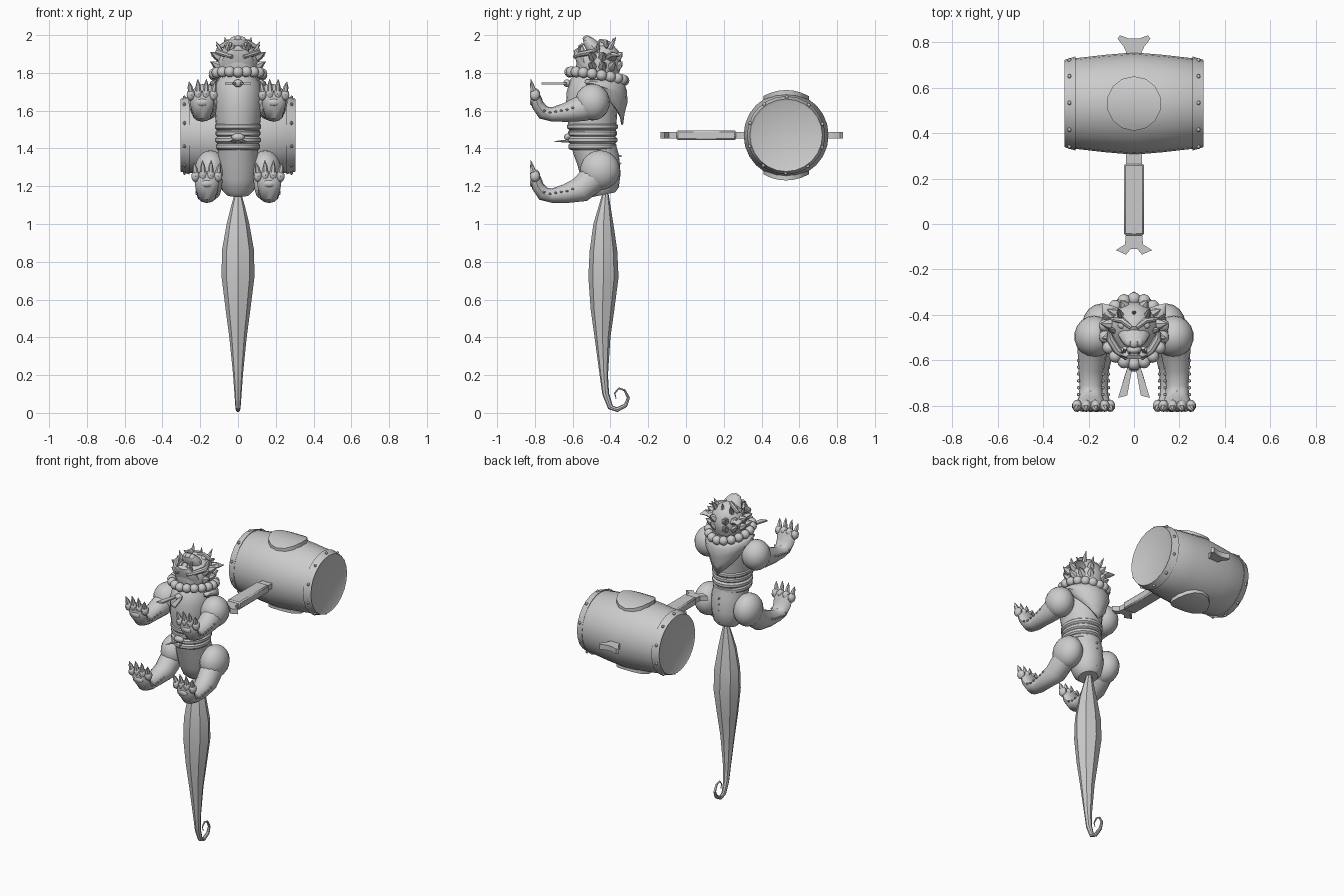
import bpy, bmesh, math
from mathutils import Vector, Matrix

if "Cube" in bpy.data.objects:
    bpy.data.objects.remove(bpy.data.objects["Cube"])

grey = bpy.data.materials.new("plain grey")
grey.diffuse_color = (0.6, 0.6, 0.6, 1)
grey.use_nodes = True
grey.node_tree.nodes["Principled BSDF"].inputs["Base Color"].default_value = grey.diffuse_color


def finish(name, bm):
    bmesh.ops.recalc_face_normals(bm, faces=bm.faces)
    me = bpy.data.meshes.new(name)
    bm.to_mesh(me)
    bm.free()
    me.materials.append(grey)
    ob = bpy.data.objects.new(name, me)
    bpy.context.collection.objects.link(ob)
    return ob


def add_loft(bm, secs, sides, side=(1, 0, 0)):
    """Skin elliptical sections (x, y, z, half width, half thickness)."""
    pts = [Vector(s[:3]) for s in secs]
    rings = []
    for i, s in enumerate(secs):
        t = (pts[min(i + 1, len(pts) - 1)] - pts[max(i - 1, 0)]).normalized()
        u = Vector(side)
        u = (u - t * u.dot(t)).normalized()
        v = t.cross(u)
        ring = []
        for k in range(sides):
            a = 2 * math.pi * k / sides
            ring.append(bm.verts.new(pts[i] + u * s[3] * math.cos(a) + v * s[4] * math.sin(a)))
        rings.append(ring)
    for a, b in zip(rings, rings[1:]):
        for k in range(sides):
            j = (k + 1) % sides
            bm.faces.new((a[k], a[j], b[j], b[k]))
    return [bm.faces.new(rings[0]), bm.faces.new(rings[-1])]


def loft(name, secs, sides=12, side=(1, 0, 0), cap_inset=0):
    bm = bmesh.new()
    caps = add_loft(bm, secs, sides, side)
    if cap_inset:
        bmesh.ops.recalc_face_normals(bm, faces=bm.faces)
        bmesh.ops.inset_individual(bm, faces=caps, thickness=cap_inset, depth=-0.006)
    return finish(name, bm)


def blobs(name, items, u=12, v=8):
    """Ellipsoids given as (location, radii)."""
    bm = bmesh.new()
    for loc, r in items:
        m = Matrix.Translation(loc) @ Matrix.Diagonal((*r, 1))
        bmesh.ops.create_uvsphere(bm, u_segments=u, v_segments=v, radius=1, matrix=m)
    return finish(name, bm)


def spikes(name, items, sides=6):
    """Pointed cones given as (base, tip, radius)."""
    bm = bmesh.new()
    for a, b, r in items:
        a, b = Vector(a), Vector(b)
        add_loft(bm, [(*a, r, r), (*a.lerp(b, .5), r * .75, r * .75), (*b, .001, .001)], sides)
    return finish(name, bm)


def plate(name, poly, z0, z1):
    bm = bmesh.new()
    f = bm.faces.new([bm.verts.new((x, y, z0)) for x, y in poly])
    up = [e for e in bmesh.ops.extrude_face_region(bm, geom=[f])["geom"] if isinstance(e, bmesh.types.BMVert)]
    bmesh.ops.translate(bm, verts=up, vec=(0, 0, z1 - z0))
    return finish(name, bm)


# --- mallet: barrel, end bands, rivets, round plates, grip ---
HY, HZ = 0.53, 1.47
loft("mallet_barrel", [(x, HY, HZ, r, r) for x, r in
     ((-.295, .18), (-.26, .199), (-.13, .214), (0, .225), (.13, .214), (.26, .199), (.295, .18))], 24, (0, 1, 0))
for s in (-1, 1):
    loft("barrel_band", [(s * .258, HY, HZ, .207, .207), (s * .305, HY, HZ, .192, .192)], 24, (0, 1, 0), .012)
    blobs("band_rivets", [((s * .284, HY + .2 * math.cos(k * math.pi / 5 + .3), HZ + .2 * math.sin(k * math.pi / 5 + .3)),
                           (.008, .01, .01)) for k in range(10)], 8, 6)
    # curved plate hugging the barrel
    bm = bmesh.new()
    bmesh.ops.create_circle(bm, cap_ends=True, segments=14, radius=.12)
    for k in range(-2, 3):
        bmesh.ops.bisect_plane(bm, geom=bm.verts[:] + bm.edges[:] + bm.faces[:],
                               plane_co=(0, k * .04, 0), plane_no=(0, 1, 0))
    top = bmesh.ops.extrude_face_region(bm, geom=bm.faces[:])["geom"]
    top = {e for e in top if isinstance(e, bmesh.types.BMVert)}
    for v in bm.verts:
        r = .239 if v in top else .2
        v.co = Vector((v.co.x, HY + v.co.y, HZ + s * math.sqrt(r * r - v.co.y ** 2)))
    finish("barrel_disc", bm)
half = [(.015, -.11), (.035, -.135), (.08, -.115), (.04, -.09), (.036, -.05), (.036, .76),
        (.045, .78), (.072, .815), (.062, .83), (.02, .815)]
plate("mallet_handle", half + [(-x, y) for x, y in reversed(half)], HZ - .017, HZ + .017)
g = plate("handle_grip", [(.045, -.05), (.045, .265), (-.045, .265), (-.045, -.05)], HZ - .026, HZ + .026)
bv = g.modifiers.new("bevel", "BEVEL")
bv.width = .008

# --- tail with curled tip ---
loft("tail", [(0, *p) for p in (
    (-.425, 1.18, .012, .012), (-.43, 1.1, .035, .03), (-.437, 1.0, .06, .053), (-.437, .86, .085, .073),
    (-.437, .72, .087, .08), (-.442, .55, .066, .063), (-.442, .4, .046, .042), (-.435, .2, .026, .022),
    (-.425, .1, .019, .018), (-.40, .03, .014, .015), (-.365, .017, .012, .013), (-.32, .04, .011, .011),
    (-.305, .08, .009, .008), (-.325, .12, .007, .006), (-.355, .13, .006, .005), (-.378, .105, .004, .004),
    (-.37, .075, .002, .002))], 8)

# --- torso, sash and scarf ---
loft("torso", [(0, *p) for p in (
    (-.435, 1.155, .06, .06), (-.44, 1.18, .085, .085), (-.45, 1.25, .105, .105), (-.465, 1.34, .11, .113),
    (-.485, 1.40, .105, .115), (-.495, 1.45, .108, .12), (-.495, 1.52, .116, .126), (-.50, 1.6, .125, .137),
    (-.49, 1.68, .13, .143), (-.48, 1.74, .12, .135), (-.47, 1.79, .085, .105))], 20)
for z, r in ((1.41, 0), (1.445, .004), (1.48, .002), (1.515, .006)):
    loft("sash_fold", [(0, -.495, z - .018, .107 + r, .116 + r), (0, -.495, z - .008, .117 + r, .128 + r),
                       (0, -.495, z + .008, .117 + r, .128 + r), (0, -.495, z + .018, .107 + r, .116 + r)], 20)
blobs("sash_knot", [((0, -.625, 1.46), (.035, .02, .02)), ((0, -.63, 1.745), (.025, .02, .02))])
spikes("sash_strings", [((s * .01, -.61, 1.44), (s * .05, -.70, 1.437), .009) for s in (-1, 1)])
for s in (-1, 1):
    plate("neck_ribbon", [(s * .005, -.62), (s * .03, -.635), (s * .07, -.765), (s * .03, -.755)], 1.738, 1.748)
bm = bmesh.new()
grid = []
N = 12
for i in range(N + 1):
    a = (i / N * 2 - 1) * 2.0
    drop = .03 + .21 * max(0, 1 - abs(a) / 1.8)
    row = []
    for j in range(5):
        t = j / 4
        b = .025 * math.sin(math.pi * min(1, t * 1.2)) + .012
        row.append(bm.verts.new(((.115 + b) * math.sin(a), -.47 + (.125 + b) * math.cos(a), 1.765 - drop * t)))
    grid.append(row)
for p, q in zip(grid, grid[1:]):
    for j in range(4):
        bm.faces.new((p[j], q[j], q[j + 1], p[j + 1]))
scarf = finish("scarf", bm)
scarf.modifiers.new("solid", "SOLIDIFY").thickness = .01
blobs("neck_beads", [((.128 * math.sin(a), -.472 - .143 * math.cos(a), 1.782 + .022 * math.cos(a) + .01 * abs(math.sin(a))),
                      (.029, .029, .029)) for a in (2 * math.pi * k / 18 for k in range(18))])
blobs("back_stitches", [((0, -.372 + .03 * math.sin((z - 1.2) * 3), z), (.005, .02, .007)) for z in
                        (1.2, 1.24, 1.28, 1.32, 1.36)], 6, 4)

# --- arms and legs with paws, toes, claws, pads and stitches ---
for s in (-1, 1):
    for limb, dz, px, jx, jy, jz, rad in (("arm", 0, .19, .175, -.495, 1.645, (.088, .092, .097)),
                                          ("leg", -.43, .165, .145, -.455, 1.285, (.085, .105, .105))):
        X = s * px
        blobs(limb + "_joint", [((s * jx, jy, jz), rad)], 18, 12)
        loft(limb, [(s * jx, jy, jz - .01, .07, .08), (s * (jx + px) / 2, -.56, 1.61 + dz, .066, .068),
                    (X, -.64, 1.59 + dz, .055, .05), (X, -.71, 1.58 + dz, .05, .038),
                    (X, -.755, 1.59 + dz, .052, .038), (X, -.785, 1.63 + dz, .062, .033),
                    (X, -.795, 1.67 + dz, .066, .028), (X, -.80, 1.70 + dz, .05, .018)], 12)
        blobs(limb + "_toes", [((X + o * .04, -.80, 1.692 + dz - abs(o) * .006), (.023, .027, .03))
                               for o in (-1.5, -.5, .5, 1.5)], 10, 8)
        spikes(limb + "_claws", [((X + o * .04, -.808, 1.705 + dz), (X + o * .046, -.822, 1.775 + dz - abs(o) * .014), .016)
                                 for o in (-1.5, -.5, .5, 1.5)])
        blobs(limb + "_pad", [((X, -.815, 1.645 + dz), (.032, .012, .02))], 10, 6)
        blobs(limb + "_stitches", [((X + w * .054, y, z + dz), (.007, .008, .006)) for w in (-1, 1) for y, z in
                                   ((-.60, 1.615), (-.63, 1.605), (-.66, 1.60), (-.69, 1.595), (-.72, 1.59), (-.75, 1.60))], 6, 4)

# --- head: skull, open jaws, nose, eyes, brows ---
loft("skull", [(0, -.46, 1.77, .09, .10), (0, -.465, 1.82, .108, .12), (0, -.46, 1.87, .112, .12),
               (0, -.455, 1.91, .097, .10), (0, -.465, 1.945, .065, .065), (0, -.475, 1.96, .03, .03)], 18)
loft("upper_jaw", [(0, -.46, 1.89, .08, .045), (0, -.495, 1.94, .066, .04), (0, -.52, 1.97, .05, .03),
                   (0, -.53, 1.985, .03, .018)], 14)
loft("lower_jaw", [(0, -.52, 1.82, .09, .05), (0, -.55, 1.87, .083, .035), (0, -.575, 1.91, .06, .022),
                   (0, -.585, 1.925, .035, .012)], 14)
blobs("nose", [((x * .022, -.525 + abs(x) * .006, 1.982 - abs(x) * .006), (.02, .022, .016)) for x in (-1, 0, 1)])
blobs("tongue", [((0, -.555, 1.91), (.035, .02, .035))])
blobs("eyes", [((s * .05, -.445, 1.945), (.022, .018, .016)) for s in (-1, 1)])
spikes("teeth", [((s * x, -.575 + x * .2, 1.905), (s * x, -.57 + x * .2, 1.95), .009) for s in (-1, 1) for x in (.02, .05)]
       + [((s * .04, -.545, 1.955), (s * .04, -.568, 1.93), .01) for s in (-1, 1)])
for s in (-1, 1):
    loft("brow", [(s * .012, -.455, 1.968, .012, .012), (s * .05, -.425, 1.96, .014, .018),
                  (s * .09, -.42, 1.94, .01, .012), (s * .115, -.41, 1.945, .002, .002)], 8, (0, 1, 0))
    loft("cheek", [(s * .03, -.59, 1.885, .01, .012), (s * .075, -.555, 1.90, .015, .018),
                   (s * .105, -.505, 1.91, .016, .018), (s * .11, -.46, 1.93, .003, .003)], 8, (0, 0, 1))
    # ears swept outward and back
    loft("ear", [(s * .085, -.40, 1.88, .035, .02), (s * .12, -.38, 1.895, .03, .014),
                 (s * .14, -.35, 1.89, .002, .002)], 8, (0, 1, 0))
# horns, crest spikes and mane tufts
spikes("horns", [((s * .055, -.41, 1.92), (s * .07, -.37, 1.99), .017) for s in (-1, 1)]
       + [((s * .09, -.47, 1.91), (s * .115, -.46, 1.965), .014) for s in (-1, 1)]
       + [((0, -.40, 1.91), (0, -.385, 1.985), .016)])
spikes("mane_tufts", [((.095 * math.sin(a), -.46 + .10 * math.cos(a), z), (.15 * math.sin(a), -.46 + .135 * math.cos(a), z + .03), .026)
                      for z in (1.83, 1.88) for a in (-1.9, -1.4, -.9, -.4, .4, .9, 1.4, 1.9)])

bpy.ops.object.select_all(action='DESELECT')
for ob in bpy.context.scene.objects:
    ob.select_set(True)
    bpy.context.view_layer.objects.active = ob
bpy.ops.object.shade_smooth_by_angle(angle=math.radians(38))
